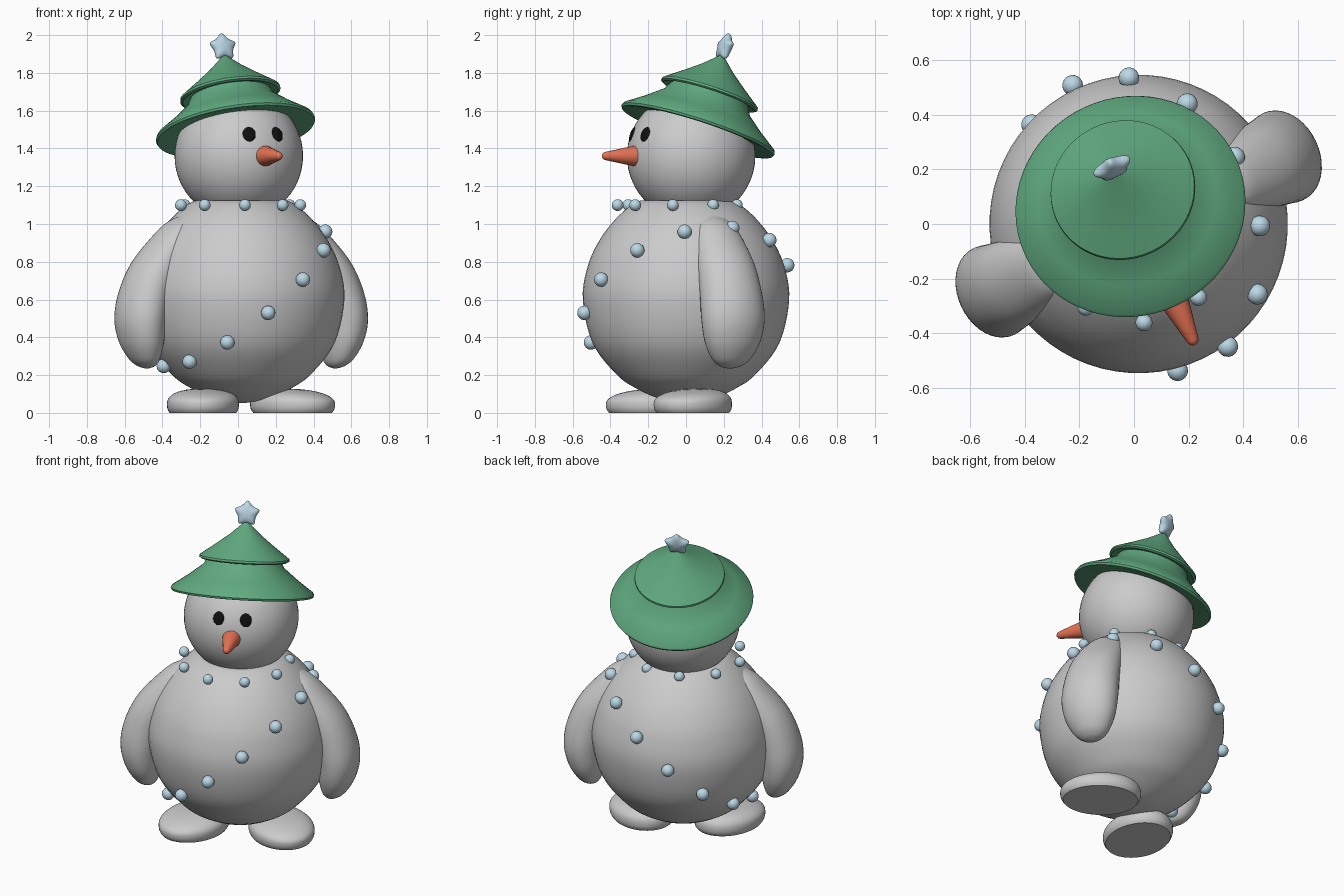
import bpy, bmesh
from math import sin, cos, pi, radians, copysign
from mathutils import Matrix, Vector

if "Cube" in bpy.data.objects:
    bpy.data.objects.remove(bpy.data.objects["Cube"])

# the whole figure is turned 25 degrees about z
ROOT = Matrix.Translation((0.017, 0, 0)) @ Matrix.Rotation(radians(25), 4, 'Z')


def material(name, rgb):
    m = bpy.data.materials.new(name)
    m.diffuse_color = (*rgb, 1)
    m.use_nodes = True
    m.node_tree.nodes["Principled BSDF"].inputs["Base Color"].default_value = m.diffuse_color
    return m


GREEN = material("green", (0.12, 0.41, 0.22))
ORANGE = material("orange", (0.80, 0.17, 0.09))
BLACK = material("black", (0.005, 0.005, 0.005))
BLUE = material("pale_blue", (0.50, 0.69, 0.79))


def finish(name, bm, local=Matrix(), mat=None, angle=40):
    bmesh.ops.recalc_face_normals(bm, faces=bm.faces)
    me = bpy.data.meshes.new(name)
    bm.to_mesh(me)
    bm.free()
    ob = bpy.data.objects.new(name, me)
    bpy.context.collection.objects.link(ob)
    ob.matrix_world = ROOT @ local
    if mat:
        me.materials.append(mat)
    bpy.ops.object.select_all(action='DESELECT')
    ob.select_set(True)
    bpy.context.view_layer.objects.active = ob
    bpy.ops.object.shade_smooth_by_angle(angle=radians(angle))
    return ob


def skin_rings(bm, rings):
    # join closed rings of points into a capped skin
    vs = [[bm.verts.new(p) for p in r] for r in rings]
    n = len(vs[0])
    for a, b in zip(vs, vs[1:]):
        for i in range(n):
            bm.faces.new((a[i], a[(i + 1) % n], b[(i + 1) % n], b[i]))
    bm.faces.new(vs[0])
    bm.faces.new(vs[-1])


def smooth_path(pts, steps=5):
    # Catmull-Rom interpolation through tuples of any length
    out = []
    for i in range(len(pts) - 1):
        p = [pts[max(0, min(len(pts) - 1, i + k))] for k in (-1, 0, 1, 2)]
        for s in range(steps):
            t = s / steps
            out.append(tuple(
                0.5 * (2 * b + (c - a) * t + (2 * a - 5 * b + 4 * c - d) * t ** 2
                       + (3 * b - a - 3 * c + d) * t ** 3) for a, b, c, d in zip(*p)))
    return out + [pts[-1]]


def lathe(name, profile, local=Matrix(), mat=None, n=64, angle=40):
    bm = bmesh.new()
    skin_rings(bm, [[(r * cos(2 * pi * i / n), r * sin(2 * pi * i / n), z)
                     for i in range(n)] for r, z in profile])
    return finish(name, bm, local, mat, angle)


def ball(name, pos, r, mat=None, seg=20, local=Matrix()):
    bm = bmesh.new()
    bmesh.ops.create_uvsphere(bm, u_segments=seg, v_segments=seg // 2 + 2, radius=r)
    return finish(name, bm, Matrix.Translation(pos) @ local, mat)


# body and head
lathe("body", smooth_path([(0.02, 0.052), (0.14, 0.075), (0.265, 0.13), (0.37, 0.205),
                           (0.495, 0.37), (0.547, 0.6), (0.52, 0.78), (0.455, 0.92),
                           (0.37, 1.03), (0.29, 1.10), (0.24, 1.125)]))
HEAD = Vector((0, 0.03, 1.36))
ball("head", HEAD, 0.34, seg=56)

# eyes: flattened discs lying on the head
for side in (-1, 1):
    turn = Matrix.Rotation(radians(15 * side), 4, 'Z') @ Matrix.Rotation(radians(-20), 4, 'X')
    pos = HEAD + turn.to_3x3() @ Vector((0, -0.335, 0))
    ball("eye", pos, 1, BLACK, 24, turn @ Matrix.Diagonal((0.036, 0.012, 0.041, 1)))

# nose
lathe("nose", [(0.05, 0.27), (0.057, 0.315), (0.055, 0.33), (0.022, 0.5),
               (0.017, 0.512), (0.006, 0.519)],
      Matrix.Translation(HEAD) @ Matrix.Rotation(radians(90), 4, 'X'), ORANGE, 24)

# arms: lofted flippers (x, z, half thickness, half width)
ARM = smooth_path([(0.30, 1.055, 0.02, 0.02), (0.335, 1.02, 0.07, 0.08),
                   (0.38, 0.96, 0.10, 0.12), (0.49, 0.80, 0.13, 0.155),
                   (0.56, 0.64, 0.135, 0.17), (0.588, 0.5, 0.13, 0.175),
                   (0.583, 0.38, 0.112, 0.155), (0.567, 0.29, 0.078, 0.11),
                   (0.555, 0.25, 0.045, 0.065), (0.55, 0.236, 0.01, 0.015)])
for side in (-1, 1):
    bm = bmesh.new()
    skin_rings(bm, [[(side * (x + a * cos(2 * pi * i / 40)), b * sin(2 * pi * i / 40), z)
                     for i in range(40)] for x, z, a, b in ARM])
    finish("arm", bm)

# feet: flat-soled, lower at the toe, splayed outwards
for side in (-1, 1):
    bm = bmesh.new()
    bmesh.ops.create_uvsphere(bm, u_segments=48, v_segments=24, radius=1)
    for v in bm.verts:
        x, y, z = v.co
        top = 0.082 + 0.018 * y
        k = (max(0, 1 - abs(z) ** 2.5) ** 0.4) / max(1e-6, (1 - z * z) ** 0.5) if abs(z) < 0.999 else 1
        v.co = (0.19 * x * k, 0.24 * y * k,
                0.045 + (top * z if z > 0 else max(-0.045, 0.09 * z)))
    finish("foot", bm, Matrix.Translation((0.262 * side, -0.082, 0))
           @ Matrix.Rotation(radians(30 * side), 4, 'Z'))

# hat: two-tier tree cone tilted backwards
HAT = Matrix.Translation((0, 0.073, 1.505)) @ Matrix.Rotation(radians(-19.6), 4, 'X')
lathe("tree_hat", [(0.05, 0.0), (0.3, 0.0), (0.405, -0.02), (0.42, -0.018), (0.426, -0.006),
                   (0.42, 0.008), (0.33, 0.072), (0.24, 0.145), (0.215, 0.19),
                   (0.255, 0.18), (0.268, 0.188), (0.266, 0.2), (0.17, 0.272),
                   (0.09, 0.335), (0.004, 0.415)], HAT, GREEN)

# star: puffy five-point star on the tip
bm = bmesh.new()
rim = []
for i in range(10):
    r, a = (0.1, 0.048)[i % 2], pi / 2 + i * pi / 5
    d = (0.012, 0.022)[i % 2]
    rim.append([bm.verts.new((r * cos(a), y, r * sin(a))) for y in (-d, d)])
mid = [bm.verts.new((0, y, 0)) for y in (-0.04, 0.04)]
for i in range(10):
    a, b = rim[i], rim[(i + 1) % 10]
    bm.faces.new((a[0], b[0], b[1], a[1]))
    for k in (0, 1):
        bm.faces.new((a[k], b[k], mid[k]))
star = finish("star", bm, HAT @ Matrix.Translation((0, 0, 0.458)), BLUE, 180)
star.modifiers.new("round", 'SUBSURF').levels = 2
star.modifiers["round"].render_levels = 2

# bead necklace
for i in range(9):
    a = radians(-20 + 40 * i)
    ball("neck_bead", (-0.025 + 0.322 * sin(a), -0.034 - 0.322 * cos(a), 1.1), 0.031, BLUE)

# bead sash: tilted ring around the body
for i in range(13):
    a, tilt = radians(7.5) + 2 * pi * i / 13, radians(40.8)
    ball("sash_bead", (0.563 * cos(a) * cos(tilt), 0.563 * sin(a),
                       0.614 + 0.563 * cos(a) * sin(tilt)), 0.038, BLUE)
